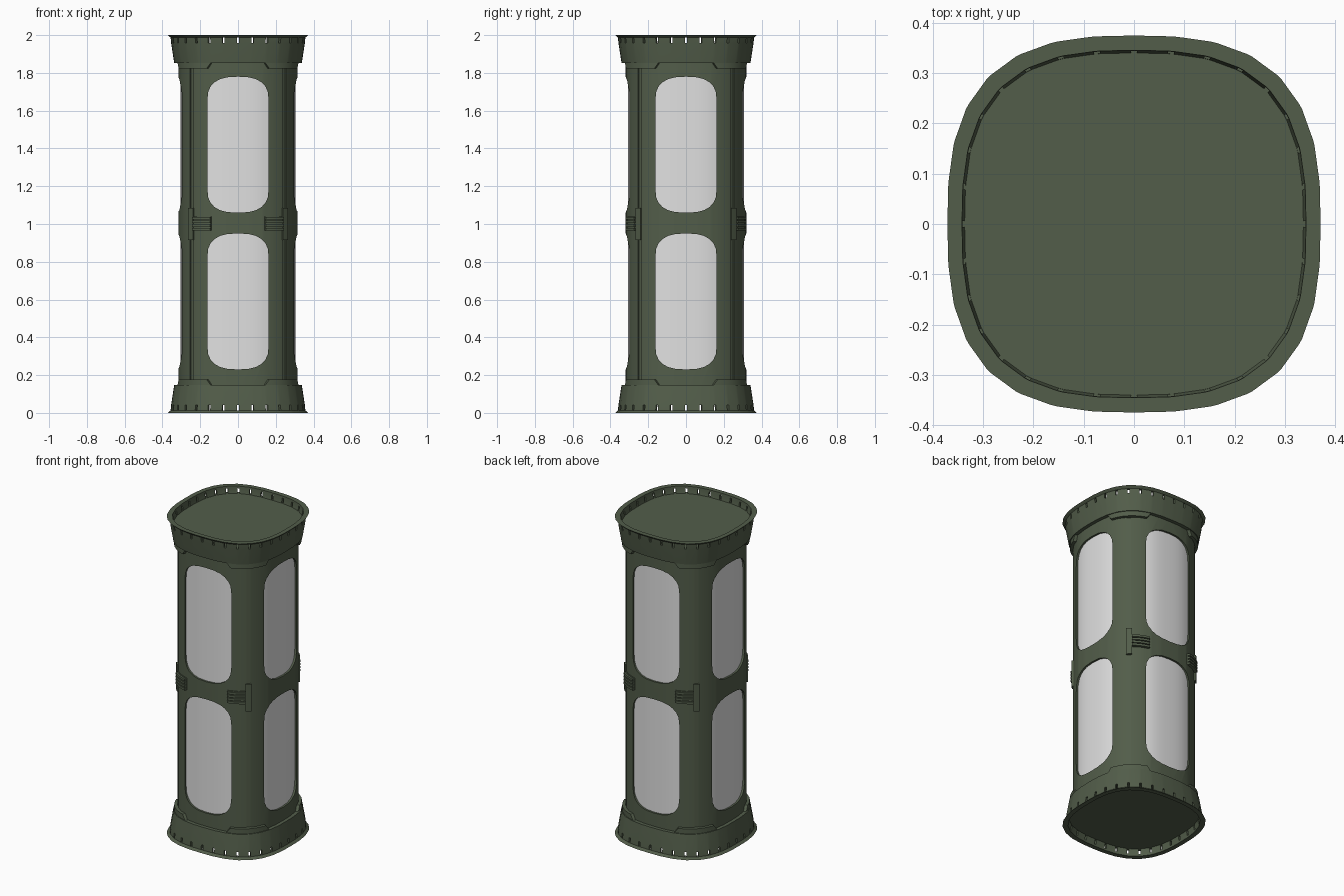
import bpy, bmesh, math
from mathutils import Matrix, Vector

if "Cube" in bpy.data.objects:
    bpy.data.objects.remove(bpy.data.objects["Cube"])

N = 2.8            # squareness of the rounded-square section
SIDES = 32


def material(name, col):
    m = bpy.data.materials.new(name)
    m.diffuse_color = (*col, 1)
    m.use_nodes = True
    m.node_tree.nodes["Principled BSDF"].inputs["Base Color"].default_value = m.diffuse_color
    return m


GREEN = material("olive_green", (0.085, 0.11, 0.068))
PANE = material("pale_grey", (0.75, 0.75, 0.75))


def pt(a, deg, z):
    """Point on the rounded-square section with half width a."""
    c, s = math.cos(math.radians(deg)), math.sin(math.radians(deg))
    r = a / (abs(c) ** N + abs(s) ** N) ** (1 / N)
    return Vector((r * c, r * s * 1.01, z))


def ring(a, z):
    out = []
    for k in range(SIDES):
        f = 360 * k / SIDES
        out.append(pt(a, f + 1.5 * math.sin(math.radians(4 * f)), z))
    return out


def slot_ring(a, z, t=0.08):
    """Same polygon, with two points either side of every corner."""
    v, out = ring(a, z), []
    for k in range(SIDES):
        out += [v[k].lerp(v[k - 1], t), v[k].lerp(v[(k + 1) % SIDES], t)]
    return out


def finish(bm, name, mat, flip=False):
    if flip:   # mirror top part to the bottom
        for v in bm.verts:
            v.co.z = 2 - v.co.z
    bmesh.ops.recalc_face_normals(bm, faces=bm.faces[:])
    me = bpy.data.meshes.new(name)
    bm.to_mesh(me)
    bm.free()
    me.materials.append(mat)
    ob = bpy.data.objects.new(name, me)
    bpy.context.collection.objects.link(ob)
    return ob


def smooth(ob, deg=25):
    ob.data.shade_smooth()
    ob.data.set_sharp_from_angle(angle=math.radians(deg))


def loft(rings, closed, skip=None):
    """Skin rings; closed joins last ring to first, otherwise caps the ends."""
    bm = bmesh.new()
    R = [[bm.verts.new(p) for p in r] for r in rings]
    n = len(R[0])
    for i in range(len(R) if closed else len(R) - 1):
        A, B = R[i], R[(i + 1) % len(R)]
        for j in range(n):
            if not (skip and skip(i, j)):
                k = (j + 1) % n
                bm.faces.new((A[j], A[k], B[k], B[j]))
    if not closed:
        bm.faces.new(R[0])
        bm.faces.new(R[-1])
    return bm, R


def slab(name, mat, d0, d1, z0, z1, a0, a1, n=6, taper=0, flip=False):
    """Curved plate hugging the section between two angles."""
    rings = []
    for i in range(n + 1):
        t = i / n
        lo = d0 + taper + (d1 - d0 - 2 * taper) * t
        hi = d0 + (d1 - d0) * t
        rings.append([pt(a0, lo, z0), pt(a1, lo, z0), pt(a1, hi, z1), pt(a0, hi, z1)])
    bm, _ = loft(rings, False)
    ob = finish(bm, name, mat, flip)
    smooth(ob)
    return ob


def window_cutter(zc, turn):
    """Long rounded prism running through two opposite walls."""
    w, h, rz, e = 0.162, 0.36, 0.125, 2 / 2.6
    prof = []
    for sx, sz in ((1, 1), (-1, 1), (-1, -1), (1, -1)):
        arc = []
        for i in range(7):
            a = math.pi / 2 * i / 6
            arc.append((sx * w * abs(math.cos(a)) ** e if i < 6 else 0,
                        sz * (h - rz + rz * math.sin(a) ** e)))
        if sx * sz < 0:
            arc.reverse()
        prof += arc
    clean = [p for i, p in enumerate(prof)
             if math.dist(p, prof[i - 1]) > 1e-5]
    bm, _ = loft([[Vector((x, y, zc + z)) for x, z in clean] for y in (-0.6, 0.6)], False)
    bm.transform(Matrix.Rotation(turn, 4, 'Z'))
    return finish(bm, "window_cutter", PANE)


# main tube wall
bm, _ = loft([ring(a, z) for a, z in
              ((0.316, 0.12), (0.316, 1.88), (0.288, 1.88), (0.288, 0.12))], True)
body = finish(bm, "body_frame", GREEN)

# window openings and corner grooves cut from the wall
cutters = [window_cutter(z, t) for z in (0.59, 1.42) for t in (0, math.pi / 2)]
corner_r = pt(0.316, 45, 0).length
for k in range(4):
    bm = bmesh.new()
    bmesh.ops.create_cube(bm, size=1)
    bm.transform(Matrix.Rotation(math.radians(45 + 90 * k), 4, 'Z')
                 @ Matrix.Translation((corner_r + 0.011, 0, 1))
                 @ Matrix.Diagonal((0.04, 0.024, 1.9, 1)))
    cutters.append(finish(bm, "groove_cutter", GREEN))
for c in cutters:
    c.hide_render = True
    m = body.modifiers.new("cut", 'BOOLEAN')
    m.operation, m.solver, m.object = 'DIFFERENCE', 'EXACT', c
deps = bpy.context.evaluated_depsgraph_get()
cut = bpy.data.meshes.new_from_object(body.evaluated_get(deps))
body.modifiers.clear()
body.data = cut
cut.materials.clear()
cut.materials.append(GREEN)
for p in cut.polygons:
    p.material_index = 0
for c in cutters:
    bpy.data.objects.remove(c)
smooth(body)

# curved panes behind the openings
for k in range(4):
    for z in (0.59, 1.42):
        slab("window_pane", PANE, 90 * k - 31, 90 * k + 31,
             z - 0.367, z + 0.367, 0.294, 0.304, 10)

# collars with slotted rims, recessed end decks and corner tabs
PROF = ((0.31, 1.853), (0.338, 1.853), (0.354, 1.957), (0.357, 1.987),
        (0.371, 2.0), (0.342, 2.0), (0.341, 1.987), (0.337, 1.957))
for flip, end in ((False, "top"), (True, "bottom")):
    bm, R = loft([slot_ring(a, z) for a, z in PROF], True,
                 lambda i, j: i in (2, 6) and j % 2 == 0)
    for j in range(0, 2 * SIDES, 2):
        k = j + 1
        bm.faces.new((R[2][j], R[2][k], R[7][k], R[7][j]))
        bm.faces.new((R[3][j], R[3][k], R[6][k], R[6][j]))
        for s in (j, k):
            bm.faces.new((R[2][s], R[3][s], R[6][s], R[7][s]))
    smooth(finish(bm, end + "_collar", GREEN, flip))
    bm, _ = loft([ring(0.338, 1.935), ring(0.338, 1.956)], False)
    finish(bm, end + "_deck", GREEN, flip)
    for k in range(4):
        d = 45 + 90 * k
        slab(end + "_corner_tab", GREEN, d - 21, d + 21, 1.822, 1.856,
             0.308, 0.332, 8, 4, flip)

# small cover over each corner groove at mid height
for k in range(4):
    d = 45 + 90 * k
    slab("corner_clip", GREEN, d - 2.8, d + 2.8, 0.915, 1.085, 0.305, 0.323, 2)

# ribbed vents on the front and back
for mid in (90, 270):
    for s in (-1, 1):
        lo, hi = sorted((mid + s * 25, mid + s * 42))
        slab("vent_base", GREEN, lo, hi, 0.966, 1.04, 0.305, 0.32, 5)
        for i in range(4):
            z = 0.966 + i * 0.0193
            slab("vent_rib", GREEN, lo, hi, z, z + 0.0135, 0.31, 0.331, 5)
